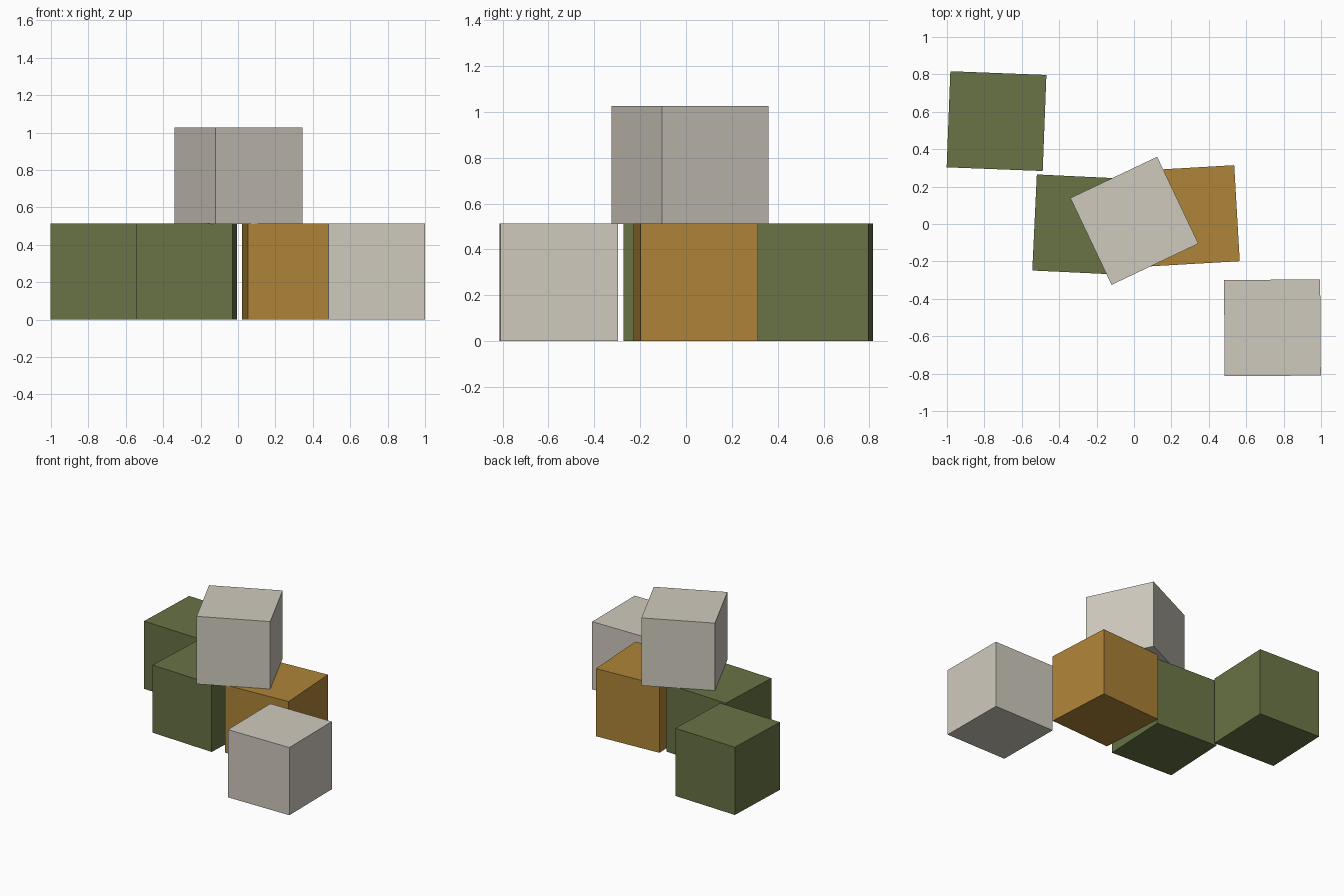
import bpy
import math

if "Cube" in bpy.data.objects:
    bpy.data.objects.remove(bpy.data.objects["Cube"])

SIDE = 0.514


def srgb_material(name, rgb):
    mat = bpy.data.materials.new(name)
    lin = [((c / 255 + 0.055) / 1.055) ** 2.4 for c in rgb]
    mat.diffuse_color = (*lin, 1.0)
    mat.use_nodes = True
    mat.node_tree.nodes["Principled BSDF"].inputs["Base Color"].default_value = mat.diffuse_color
    return mat


green = srgb_material("moss green", (104, 115, 69))
ochre = srgb_material("ochre", (175, 132, 56))
stone = srgb_material("warm grey", (207, 202, 190))


def block(name, x, y, z, turn, mat):
    bpy.ops.mesh.primitive_cube_add(size=SIDE, location=(x, y, z + SIDE / 2),
                                    rotation=(0, 0, math.radians(turn)))
    obj = bpy.context.object
    obj.name = name
    obj.data.materials.append(mat)


# four blocks standing on the ground
block("back_left_block", -0.735, 0.55, 0, -2.2, green)
block("lower_left_block", -0.275, -0.004, 0, -2.7, green)
block("lower_right_block", 0.294, 0.043, 0, 3.3, ochre)
block("front_right_block", 0.74, -0.555, 0, 0.4, stone)
# turned block resting across the middle pair
block("top_block", 0.002, 0.017, 0.512, 25.4, stone)
